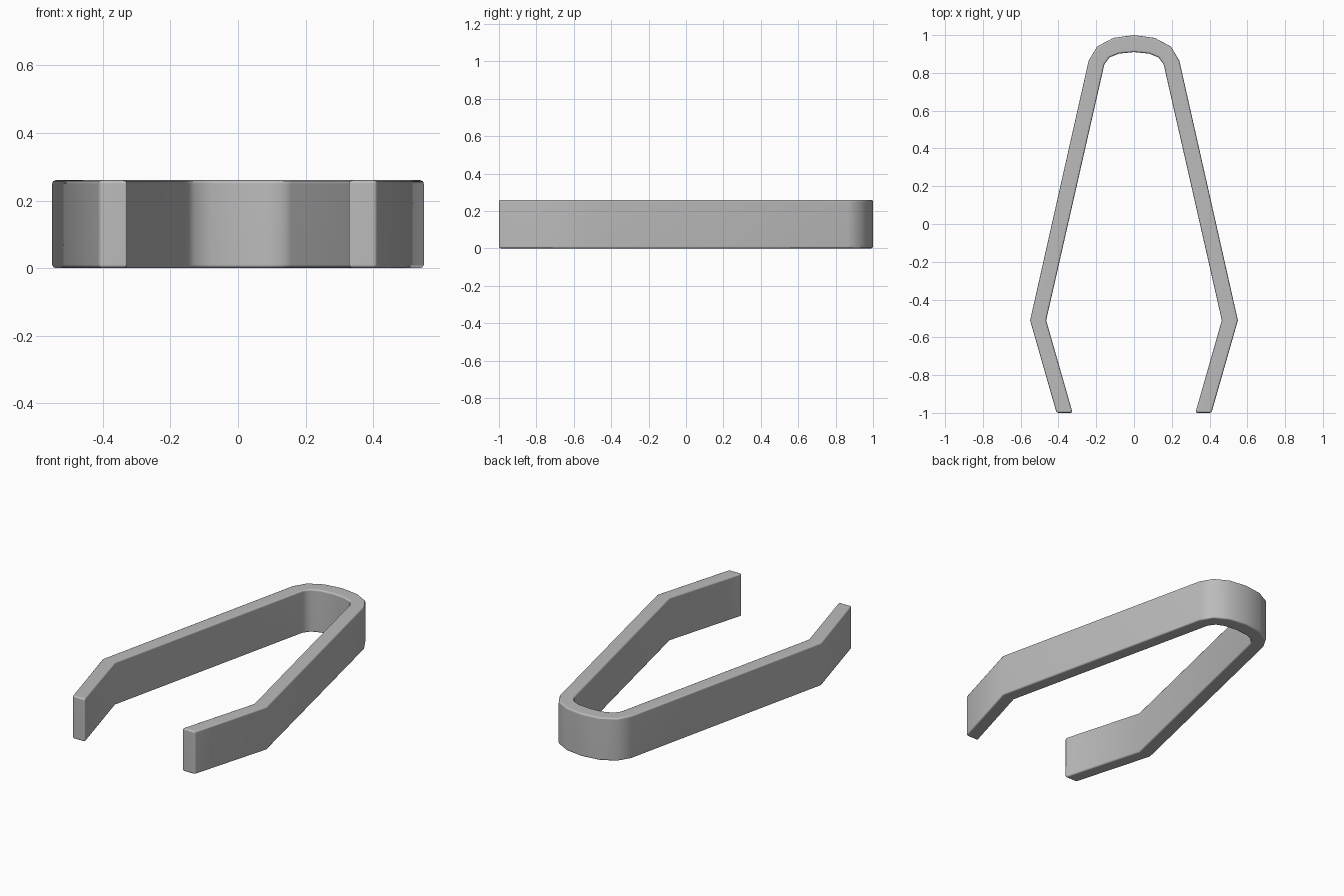
import bpy
import bmesh
from math import radians

cube = bpy.data.objects.get("Cube")
if cube:
    bpy.data.objects.remove(cube, do_unlink=True)

HEIGHT = 0.26
BEND_Y = -0.51

# Plain grey material
metal = bpy.data.materials.new("grey_metal")
metal.use_nodes = True
grey = (0.5, 0.5, 0.5, 1)
metal.diffuse_color = grey
metal.node_tree.nodes["Principled BSDF"].inputs["Base Color"].default_value = grey

# Right-hand half of the strip outline, mirrored to the other arm
outer = [(0.41, -1), (0.55, BEND_Y), (0.24, 0.865), (0.195, 0.94), (0.11, 0.985), (0, 1)]
inner = [(0, 0.91), (0.08, 0.902), (0.13, 0.882), (0.157, 0.845), (0.465, BEND_Y), (0.325, -1)]


def mirrored(points):
    return [(-x, y) for x, y in reversed(points)]


outline = outer + mirrored(outer[:-1]) + mirrored(inner[1:]) + inner

# Bent strip: extruded outline
bm = bmesh.new()
base = bm.faces.new([bm.verts.new((x, y, 0)) for x, y in outline])
top = bmesh.ops.extrude_face_region(bm, geom=[base])["geom"]
bmesh.ops.translate(bm, vec=(0, 0, HEIGHT),
                    verts=[v for v in top if isinstance(v, bmesh.types.BMVert)])
bmesh.ops.recalc_face_normals(bm, faces=bm.faces)

# Soften the rims and the tip corners
sharp = [e for e in bm.edges if e.calc_face_angle() > radians(50)]
bmesh.ops.bevel(bm, geom=sharp, offset=0.01, segments=2, profile=0.5, affect='EDGES',
                clamp_overlap=True)

# Keep the crease of each arm crisp
for face in bm.faces:
    face.smooth = True
for edge in bm.edges:
    if all(abs(v.co.y - BEND_Y) < 0.02 for v in edge.verts) and edge.calc_length() > HEIGHT / 2:
        edge.smooth = False

mesh = bpy.data.meshes.new("tong_strip")
bm.to_mesh(mesh)
bm.free()
mesh.materials.append(metal)
strip = bpy.data.objects.new("tong_strip", mesh)
bpy.context.collection.objects.link(strip)

# Flat sides, soft rims
normals = strip.modifiers.new("weighted_normals", 'WEIGHTED_NORMAL')
normals.keep_sharp = True
